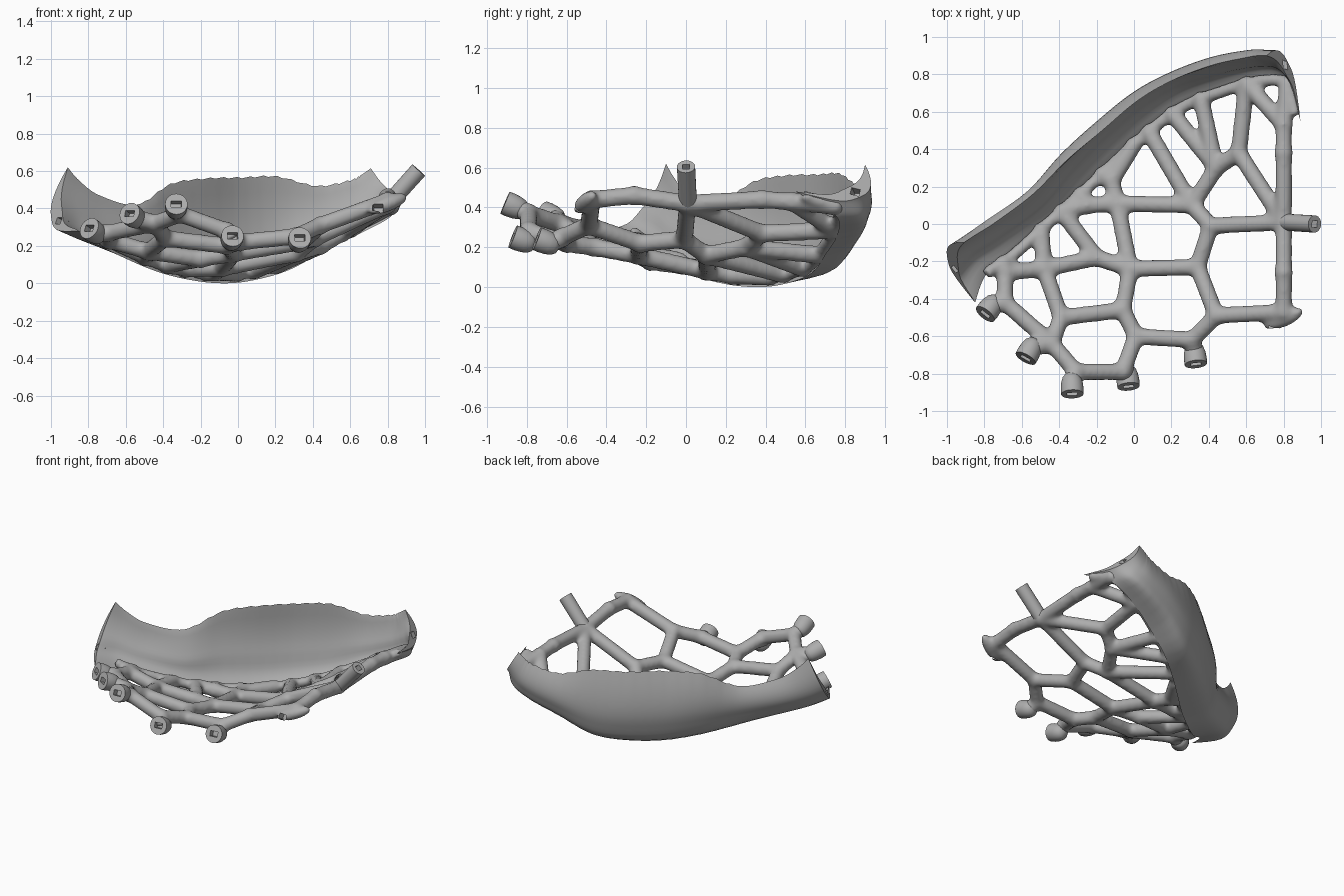
import bpy, bmesh, math
from mathutils import Vector, Matrix

cube = bpy.data.objects.get("Cube")
if cube:
    bpy.data.objects.remove(cube, do_unlink=True)

grey = bpy.data.materials.new("plain grey")
grey.use_nodes = True
GREY = (0.42, 0.42, 0.42, 1)
grey.diffuse_color = GREY
grey.node_tree.nodes["Principled BSDF"].inputs["Base Color"].default_value = GREY


def finish(bm, name):
    bmesh.ops.recalc_face_normals(bm, faces=bm.faces)
    me = bpy.data.meshes.new(name)
    bm.to_mesh(me)
    bm.free()
    me.materials.append(grey)
    ob = bpy.data.objects.new(name, me)
    bpy.context.collection.objects.link(ob)
    return ob


def activate(ob):
    bpy.ops.object.select_all(action='DESELECT')
    ob.select_set(True)
    bpy.context.view_layer.objects.active = ob


def smooth(ob, angle=40):
    activate(ob)
    bpy.ops.object.shade_smooth_by_angle(angle=math.radians(angle))


def aim(direction, at):
    return Matrix.Translation(at) @ Vector(direction).to_track_quat('Z', 'Y').to_matrix().to_4x4()


def cone(bm, a, b, r1, r2, sides=16):
    a, b = Vector(a), Vector(b)
    bmesh.ops.create_cone(bm, cap_ends=True, segments=sides, radius1=r1, radius2=r2,
                          depth=(b - a).length, matrix=aim(b - a, (a + b) / 2))


def cut_socket(ob, at, direction, w, h, depth):
    """Cut a rectangular hole into an end."""
    bm = bmesh.new()
    bmesh.ops.create_cube(bm, size=1, matrix=aim(direction, at) @ Matrix.Diagonal((w, h, depth * 2, 1)))
    cutter = finish(bm, "socket_cutter")
    cutter.hide_render = True
    activate(ob)
    mod = ob.modifiers.new("socket", 'BOOLEAN')
    mod.operation, mod.object = 'DIFFERENCE', cutter
    bpy.ops.object.modifier_apply(modifier=mod.name)
    bpy.data.objects.remove(cutter, do_unlink=True)


# Curved shell band: each station is top edge, outer bulge, lower edge
stations = [
    ((-.91, -.10, .62), (-1, -.17, .36), (-.85, -.42, .28)),
    ((-.85, -.06, .55), (-.92, -.10, .33), (-.79, -.27, .23)),
    ((-.74, .01, .47), (-.78, .00, .28), (-.66, -.18, .16)),
    ((-.54, .16, .42), (-.56, .16, .23), (-.44, .02, .065)),
    ((-.36, .34, .53), (-.38, .36, .21), (-.24, .20, .015)),
    ((-.17, .50, .56), (-.20, .53, .19), (-.06, .37, .0)),
    ((.02, .66, .565), (0, .69, .19), (.10, .51, .02)),
    ((.21, .77, .57), (.20, .80, .21), (.27, .63, .07)),
    ((.42, .85, .52), (.42, .88, .29), (.45, .70, .165)),
    ((.60, .89, .55), (.63, .92, .36), (.65, .76, .265)),
    ((.66, .90, .58), (.74, .915, .41), (.82, .75, .36)),
    ((.71, .90, .615), (.815, .88, .455), (.89, .55, .48)),
]
stations = [[Vector(p) for p in s] for s in stations]
STEPS, N, THICK = 8, 16, 0.085


def spline(i, t, k):
    p = [stations[min(max(i + d, 0), len(stations) - 1)][k] for d in (-1, 0, 1, 2)]
    return 0.5 * (2 * p[1] + (p[2] - p[0]) * t + (2 * p[0] - 5 * p[1] + 4 * p[2] - p[3]) * t * t
                  + (3 * p[1] - p[0] - 3 * p[2] + p[3]) * t ** 3)


bm = bmesh.new()
rings, lip = [], []
last = (len(stations) - 1) * STEPS
for s in range(last + 1):
    i = min(s // STEPS, len(stations) - 2)
    top, mid, low = (spline(i, s / STEPS - i, k) for k in range(3))
    if STEPS <= s <= last - STEPS:
        lip.append(low + Vector((0, 0, 0.046)))
    if 3 * STEPS < s < last - STEPS:
        top.z += 0.004 * (s % 3 - 1)      # slightly ragged rim
    inward = ((top + low) / 2 - mid).normalized()
    outer, inner = [], []
    for j in range(N + 1):
        v = j / N
        p = top * (2 * v - 1) * (v - 1) + mid * 4 * v * (1 - v) + low * v * (2 * v - 1)
        if v > 0.5:
            p -= inward * 0.022 * math.sin(math.tau * v) ** 2      # fuller underside
        outer.append(bm.verts.new(p))
        if 0 < j < N:
            inner.append(bm.verts.new(p + inward * THICK * math.sin(math.pi * v) ** 0.8))
    rings.append((outer, [outer[0]] + inner + [outer[-1]]))
for (o1, n1), (o2, n2) in zip(rings, rings[1:]):
    for j in range(N):
        bm.faces.new((o1[j], o1[j + 1], o2[j + 1], o2[j]))
        bm.faces.new((n1[j], n2[j], n2[j + 1], n1[j + 1]))
for o, n in (rings[0], rings[-1]):
    for j in range(N):
        bm.faces.new(list(dict.fromkeys((o[j], n[j], n[j + 1], o[j + 1]))))
band = finish(bm, "shell_band")
cut_socket(band, (-.957, -.24, .333), (-.72, -.56, .4), .04, .04, .05)
cut_socket(band, (.808, .85, .478), (.81, -.28, .51), .04, .04, .05)
smooth(band)

# Lattice joints; those starting with e sit on the lower edge of the band
node = {
    "rail_mid": (.80, .01, .42), "rail_front": (.80, -.47, .44), "rail_bow": (.80, -.26, .46),
    "rail_rear": (.80, .38, .44), "rail_join": (.80, .53, .43), "e11": (.82, .75, .39),
    "c": (.41, -.01, .24), "d": (.34, -.23, .22), "f": (.44, -.49, .31), "g": (.31, -.62, .25),
    "h": (.01, -.60, .22), "i": (-.06, -.79, .28), "j": (-.31, -.79, .37), "k": (-.44, -.64, .32),
    "l": (-.69, -.42, .27), "m": (-.39, -.50, .24), "n": (-.06, -.46, .20), "o": (-.02, -.24, .16),
    "p": (-.48, -.24, .17), "q": (-.69, -.26, .23), "t": (-.20, -.18, .13), "u": (-.09, .11, .08),
    "w": (-.25, .10, .08), "v": (-.12, .23, .06), "x": (.31, .10, .16), "z": (.44, .30, .20),
    "aa": (.56, .38, .27),
    "e1": (-.74, -.17, .22), "e2": (-.53, .0, .13), "e3": (-.39, .09, .09), "e4": (-.31, .19, .06),
    "e5": (-.19, .30, .04), "e6": (-.01, .44, .05), "e7": (.07, .49, .06), "e8": (.20, .58, .09),
    "e9": (.36, .67, .16), "e10": (.60, .73, .28),
}
for name, p in node.items():
    if name[0] == "e":
        node[name] = min(lip, key=lambda q: (q - Vector(p)).length)
struts = """rail_mid-rail_bow rail_bow-rail_front rail_mid-rail_rear rail_rear-rail_join rail_join-e11
rail_mid-c c-d d-f f-rail_front f-g g-h h-i i-j j-k k-l k-m m-n n-h n-o o-d m-p p-q q-l q-e1 p-e2
p-t t-o t-e3 o-u u-w w-e3 w-e4 u-v v-e5 v-e6 u-x x-c x-e7 x-z z-e8 z-e9 z-aa aa-e10 aa-rail_mid
e10-rail_join""".split()

# Sockets: joint, end centre, facing direction
sockets = [
    ("l", (-.79, -.475, .29), (-.55, -.7, .4)), ("k", (-.575, -.71, .37), (-.45, -.8, .35)),
    ("j", (-.33, -.90, .42), (.03, -.9, .38)), ("i", (-.03, -.86, .25), (.1, -.9, .35)),
    ("g", (.33, -.74, .24), (.1, -.9, .35)),
]

R = 0.046
bm = bmesh.new()
for pair in struts:
    a, b = pair.split("-")
    cone(bm, node[a], node[b], R, R)
for a, b in zip(lip[::2], lip[2::2]):
    cone(bm, a, b, .034, .034)
for name, p in node.items():
    bmesh.ops.create_icosphere(bm, subdivisions=2, radius=R * (1 if name[0] == "e" else 1.17),
                               matrix=Matrix.Translation(p))
for joint, end, d in sockets:
    cone(bm, node[joint], Vector(end) - Vector(d).normalized() * 0.06, R, R * 1.1)
# Flat pad at the front end of the side rail
pad_at, along = Vector((.80, -.505, .425)), Vector((.2, .085, .08))
bmesh.ops.create_uvsphere(bm, u_segments=32, v_segments=16, radius=1,
                          matrix=aim(along, pad_at) @ Matrix.Diagonal((.046, .042, .125, 1)))
# Lobe thickening the rear end of the band
cone(bm, node["e11"], (.865, .58, .462), .042, .028)
lattice = finish(bm, "lattice")
remesh = lattice.modifiers.new("blend", 'REMESH')
remesh.mode, remesh.voxel_size, remesh.use_smooth_shade = 'VOXEL', 0.013, True
soften = lattice.modifiers.new("soften", 'SMOOTH')
soften.factor, soften.iterations = 0.5, 14
activate(lattice)
for m in ("blend", "soften"):
    bpy.ops.object.modifier_apply(modifier=m)
cut_socket(lattice, (.745, -.565, .41), (-.15, -.85, .45), .055, .036, .05)
smooth(lattice, 60)

# Rounded socket cups along the front
for n, (joint, end, d) in enumerate(sockets):
    end, d = Vector(end), Vector(d).normalized()
    bm = bmesh.new()
    profile = [(0, -.115), (.034, -.105), (.05, -.085), (.058, -.055), (.061, -.02), (.06, .01), (0, .01)]
    verts = [bm.verts.new((r, 0, z)) for r, z in profile]
    edges = [bm.edges.new(e) for e in zip(verts, verts[1:])]
    bmesh.ops.spin(bm, geom=verts + edges, axis=(0, 0, 1), cent=(0, 0, 0), steps=28, angle=math.tau)
    bmesh.ops.remove_doubles(bm, verts=bm.verts, dist=0.0005)
    bmesh.ops.transform(bm, matrix=aim(d, end), verts=bm.verts)
    cup = finish(bm, "socket_cup_%d" % (n + 1))
    cut_socket(cup, end + d * 0.01, d, .055, .036, .045)
    smooth(cup)

# Side spike with its socket
tip, d = Vector((.966, 0, .605)), Vector((.65, -.03, .72)).normalized()
bm = bmesh.new()
cone(bm, node["rail_mid"], tip, .045, .046, 24)
spike = finish(bm, "side_spike")
cut_socket(spike, tip, d, .036, .036, .05)
smooth(spike)
